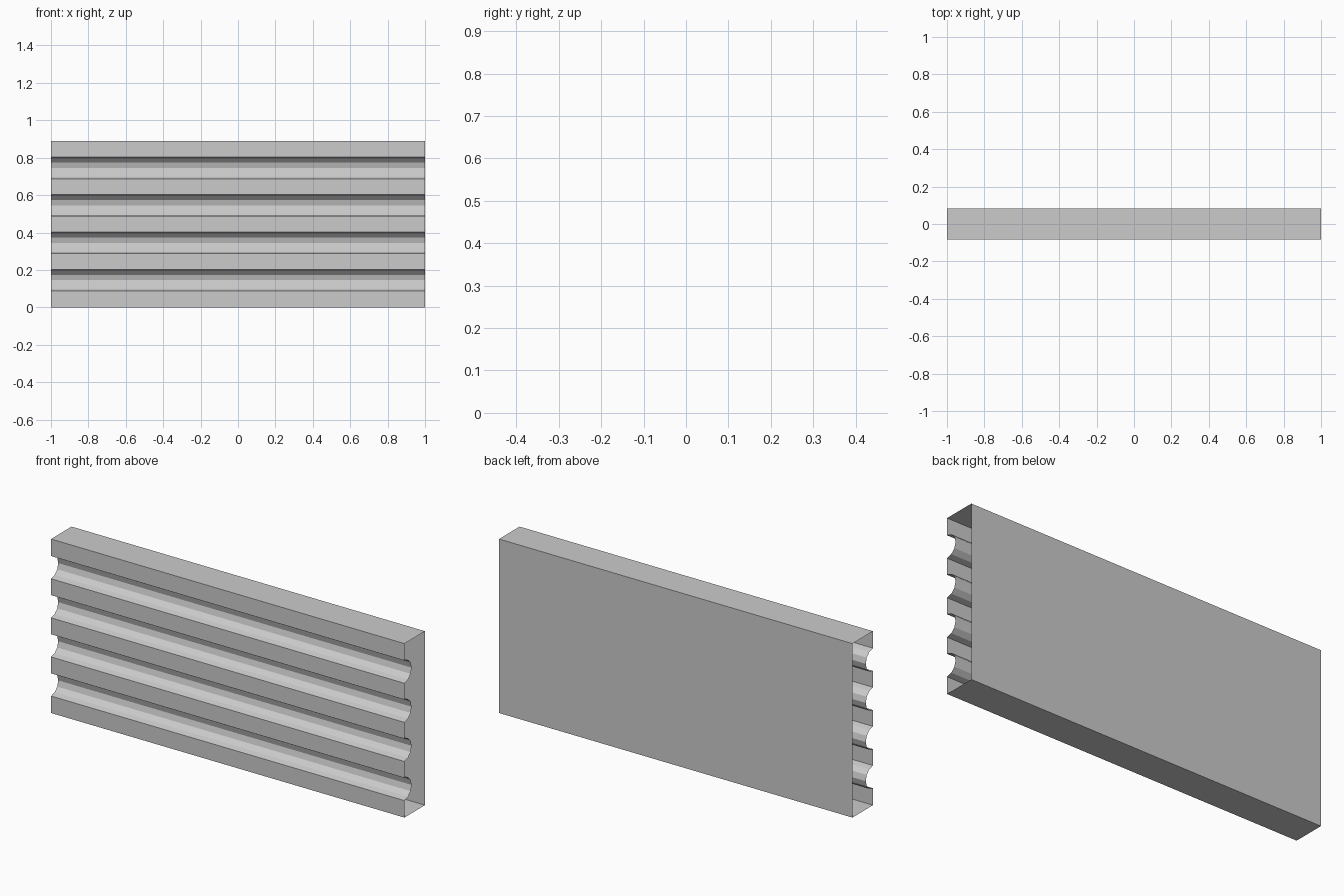
import bpy, math

if "Cube" in bpy.data.objects:
    bpy.data.objects.remove(bpy.data.objects["Cube"])

HALF_LEN, HALF_DEPTH, HEIGHT = 1.0, 0.083, 0.89
GROOVE_R, SEGMENTS = 0.058, 6

# Cross-section (y, z): flat back, front face with four half-round grooves
profile = [(HALF_DEPTH, HEIGHT), (HALF_DEPTH, 0), (-HALF_DEPTH, 0)]
for k in range(4):
    zc = 0.145 + 0.2 * k
    for i in range(SEGMENTS + 1):
        a = -math.pi / 2 + math.pi * i / SEGMENTS
        profile.append((-HALF_DEPTH + GROOVE_R * math.cos(a), zc + GROOVE_R * math.sin(a)))
profile.append((-HALF_DEPTH, HEIGHT))

# Extrude along x as an open-ended shell
n = len(profile)
verts = [(x, y, z) for x in (-HALF_LEN, HALF_LEN) for y, z in profile]
faces = [(i, i + n, (i + 1) % n + n, (i + 1) % n) for i in range(n)]
mesh = bpy.data.meshes.new("grooved_panel")
mesh.from_pydata(verts, [], faces)

# Make the normals point outward (the first face is the flat back, facing +y)
mesh.update()
if mesh.polygons[0].normal.y < 0:
    mesh.flip_normals()

panel = bpy.data.objects.new("grooved_panel", mesh)
bpy.context.collection.objects.link(panel)
